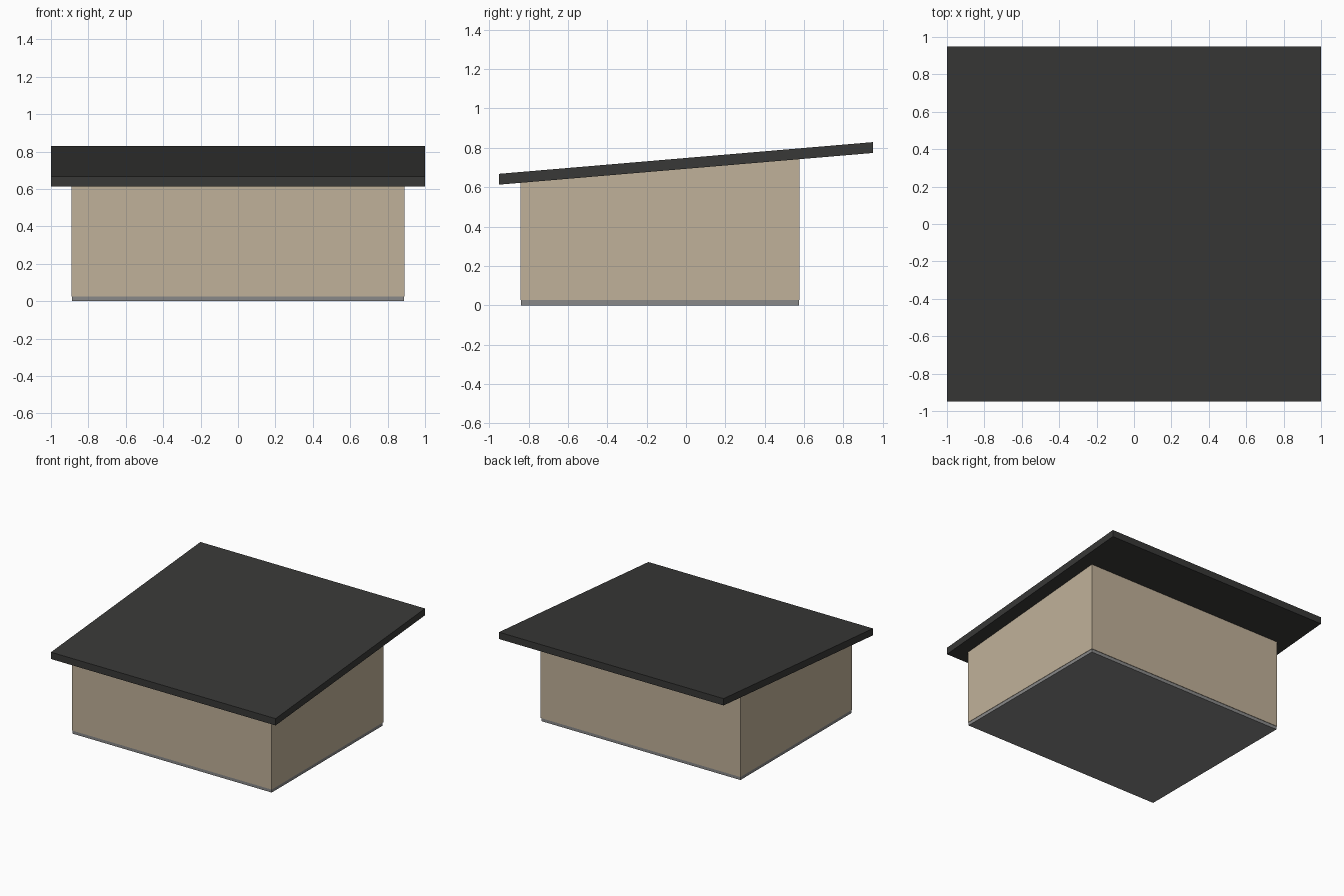
import bpy, bmesh

if "Cube" in bpy.data.objects:
    bpy.data.objects.remove(bpy.data.objects["Cube"])


def material(name, color):
    m = bpy.data.materials.new(name)
    m.diffuse_color = color
    m.use_nodes = True
    m.node_tree.nodes["Principled BSDF"].inputs["Base Color"].default_value = m.diffuse_color
    return m


def extrude_side(name, profile, half_width, mat=None):
    """Extrude a (y, z) side profile symmetrically along x."""
    bm = bmesh.new()
    face = bm.faces.new([bm.verts.new((-half_width, y, z)) for y, z in profile])
    ext = bmesh.ops.extrude_face_region(bm, geom=[face])
    verts = [g for g in ext["geom"] if isinstance(g, bmesh.types.BMVert)]
    bmesh.ops.translate(bm, verts=verts, vec=(2 * half_width, 0, 0))
    bmesh.ops.recalc_face_normals(bm, faces=bm.faces)
    mesh = bpy.data.meshes.new(name)
    bm.to_mesh(mesh)
    bm.free()
    obj = bpy.data.objects.new(name, mesh)
    bpy.context.collection.objects.link(obj)
    if mat:
        mesh.materials.append(mat)
    return obj


ROOF_Y, ROOF_T = 0.95, 0.055
FRONT, BACK, FLOOR_T = -0.842, 0.578, 0.026


def underside(y):
    return 0.613 + 0.161 * (y + ROOF_Y) / (2 * ROOF_Y)


tan = material("wall_tan", (0.53, 0.44, 0.32, 1))
dark = material("roof_dark", (0.04, 0.04, 0.038, 1))
grey = material("floor_grey", (0.25, 0.25, 0.25, 1))

# Floor slab, slightly inset from the walls
extrude_side("floor_slab", [(FRONT + 0.004, 0), (BACK - 0.004, 0),
                            (BACK - 0.004, FLOOR_T), (FRONT + 0.004, FLOOR_T)], 0.887, grey)

# Wall body with sloped top meeting the roof
extrude_side("walls", [(FRONT, FLOOR_T), (BACK, FLOOR_T),
                       (BACK, underside(BACK)), (FRONT, underside(FRONT))], 0.89, tan)

# Single-pitch roof with a deep rear overhang
lo, hi = underside(-ROOF_Y), underside(ROOF_Y)
extrude_side("roof", [(-ROOF_Y, lo), (ROOF_Y, hi),
                      (ROOF_Y, hi + ROOF_T), (-ROOF_Y, lo + ROOF_T)], 1.0, dark)
